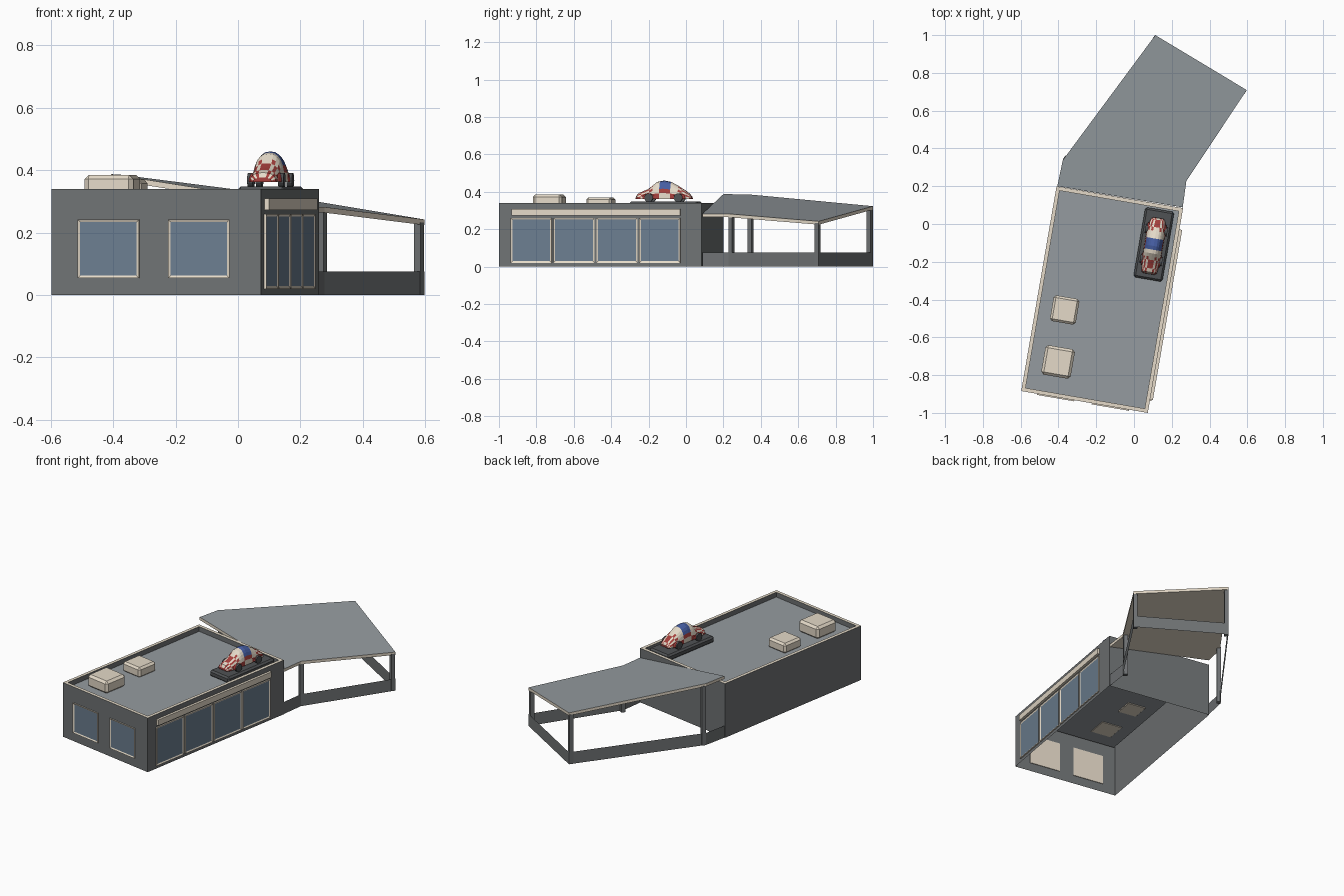
import bpy, bmesh, math
from mathutils import Matrix, Vector

if "Cube" in bpy.data.objects:
    bpy.data.objects.remove(bpy.data.objects["Cube"])


def mat(name, r, g, b):
    m = bpy.data.materials.new(name)
    m.diffuse_color = (r, g, b, 1)
    m.use_nodes = True
    m.node_tree.nodes["Principled BSDF"].inputs["Base Color"].default_value = m.diffuse_color
    return m


WALL = mat("wall_grey", .16, .17, .175)
ROOF = mat("roof_grey", .30, .33, .35)
CREAM = mat("cream", .78, .70, .58)
GLASS = mat("glass_blue", .15, .21, .28)
DARK = mat("dark_grey", .08, .085, .09)
RED = mat("red", .38, .05, .045)
BLUE = mat("blue", .06, .11, .36)

# Building frame: origin at the front right corner, turned clockwise
M = Matrix.Translation((.073, -1, 0)) @ Matrix.Rotation(-math.asin(.17), 4, 'Z')
W, L, H, DECK = .68, 1.1, .34, .31


def finish(name, bm, mats, matrix=M, normals=True):
    if normals:
        bmesh.ops.recalc_face_normals(bm, faces=bm.faces[:])
    me = bpy.data.meshes.new(name)
    bm.to_mesh(me)
    bm.free()
    for m in mats:
        me.materials.append(m)
    ob = bpy.data.objects.new(name, me)
    ob.matrix_world = matrix
    bpy.context.collection.objects.link(ob)
    return ob


def box_bm(c, s):
    bm = bmesh.new()
    bmesh.ops.create_cube(bm, size=1, matrix=Matrix.Translation(c) @ Matrix.Diagonal((*s, 1)))
    return bm


def box(name, c, s, m, bevel=0):
    bm = box_bm(c, s)
    if bevel:
        bmesh.ops.bevel(bm, geom=bm.edges[:], offset=bevel, segments=1, affect='EDGES')
    return finish(name, bm, [m])


def window(name, c, s, out):
    bm = box_bm(c, s)
    bm.normal_update()
    f = max(bm.faces, key=lambda f: f.normal.dot(Vector(out)))
    bmesh.ops.inset_individual(bm, faces=[f], thickness=.012, depth=-.004)
    f.material_index = 1
    finish(name, bm, [CREAM, GLASS])


# Building shell: open underneath, cream parapet cap, sunken roof deck
bm = bmesh.new()
loops = []
for inset, z in ((0, 0), (0, H), (.02, H), (.02, DECK)):
    a, b, c, d = -W + inset, -inset, inset, L - inset
    loops.append([bm.verts.new((x, y, z)) for x, y in ((a, c), (b, c), (b, d), (a, d))])
for k, mi in enumerate((0, 1, 0)):
    for i in range(4):
        j = (i + 1) % 4
        bm.faces.new((loops[k][i], loops[k][j], loops[k + 1][j], loops[k + 1][i])).material_index = mi
bm.faces.new(loops[3]).material_index = 2
finish("building_shell", bm, [WALL, CREAM, ROOF])

# Windows and the sign board over the long side
for i in range(4):
    window(f"side_window_{i}", (.002, .176 + .2325 * i, .14), (.012, .222, .24), (1, 0, 0))
for i, x in enumerate((-.495, -.201)):
    window(f"front_window_{i}", (x, -.001, .148), (.2, .01, .188), (0, -1, 0))
box("sign_board", (.006, .528, .291), (.018, .915, .036), CREAM)

# Roof units and the display plinth
box("roof_unit_large", (-.514, .185, .346), (.158, .158, .078), CREAM, .014)
box("roof_unit_small", (-.526, .462, .338), (.138, .138, .064), CREAM, .012)
box("car_plinth", (-.12, .884, .327), (.155, .375, .04), DARK, .01)

# Canopy: sloping slab on an angled plan
PLAN = [(-.406, .2), (-.377, .338), (.113, 1.0), (.597, .709), (.277, .227), (.258, .088)]


def slope(x, y):
    return .387 - .155 * (x + .405) + .02 * (y - .2)


I = Matrix.Identity(4)
bm = bmesh.new()
top = [bm.verts.new((x, y, slope(x, y))) for x, y in PLAN]
bot = [bm.verts.new((x, y, slope(x, y) - .018)) for x, y in PLAN]
bm.faces.new(top).material_index = 1
bm.faces.new(bot)
for i in range(6):
    j = (i + 1) % 6
    bm.faces.new((top[i], top[j], bot[j], bot[i]))
finish("canopy_roof", bm, [CREAM, ROOF], I)

# Low wall around the terrace, open in the middle
bm = bmesh.new()
cols = []
for x, y in PLAN:
    cols.append([bm.verts.new((x, y, z)) for z in (0, .075)])
for a, b in zip(cols, cols[1:]):
    bm.faces.new((a[0], b[0], b[1], a[1]))
finish("terrace_wall", bm, [WALL], I)

# Canopy posts stand on the wall corners, just inside the edge
mid = Vector((.12, .56))
for i, p in enumerate(PLAN[1:5]):
    q = Vector(p)
    q += (mid - q).normalized() * .018
    h = slope(*q) - .012
    bm = box_bm((0, 0, h / 2), (.024, .024, h))
    finish(f"canopy_post_{i}", bm, [WALL],
           Matrix.Translation((q.x, q.y, 0)) @ Matrix.Rotation(-.55, 4, 'Z'))

# Rounded car body lofted along its length: position, half width, height
CAR = M @ Matrix.Translation((-.12, .876, .362))
keys = [(-.15, .030, .014), (-.14, .042, .030), (-.10, .046, .047), (-.075, .047, .06),
        (-.04, .049, .09), (0, .05, .098), (.04, .05, .09), (.08, .048, .068),
        (.12, .044, .042), (.14, .038, .026), (.15, .028, .012)]
secs = []
for (a, b) in zip(keys, keys[1:]):
    secs += [a, tuple((p + q) / 2 for p, q in zip(a, b))]
secs.append(keys[-1])
N = 12
bm = bmesh.new()
rings = []
for t, w, h in secs:
    ring = []
    for j in range(N + 1):
        c, s = math.cos(math.pi * j / N), math.sin(math.pi * j / N)
        ring.append(bm.verts.new((math.copysign(abs(c) ** .8, c) * w, t, abs(s) ** .85 * h)))
    rings.append(ring)
for i in range(len(rings) - 1):
    t = (secs[i][0] + secs[i + 1][0]) / 2
    for j in range(N):
        f = bm.faces.new((rings[i][j], rings[i][j + 1], rings[i + 1][j + 1], rings[i + 1][j]))
        high = 2 <= j < N - 2
        if high and -.025 < t < .05:
            f.material_index = 2
        elif high and -.055 < t < .08:
            f.material_index = 1
        else:
            f.material_index = (min(j, N - 1 - j) + i // 3) % 2
    bm.faces.new((rings[i][0], rings[i + 1][0], rings[i + 1][N], rings[i][N]))
bm.faces.new(rings[0])
bm.faces.new(rings[-1])
finish("car_body", bm, [RED, CREAM, BLUE], CAR)

# Fenders and wheels
for y in (-.075, .085):
    for sx in (-1, 1):
        bm = bmesh.new()
        bmesh.ops.create_uvsphere(bm, u_segments=12, v_segments=8, radius=1,
                                  matrix=Matrix.Translation((sx * .038, y, .004)) @ Matrix.Diagonal((.019, .04, .027, 1)))
        bmesh.ops.bisect_plane(bm, geom=bm.verts[:] + bm.edges[:] + bm.faces[:], dist=1e-5,
                               plane_co=(0, 0, 0), plane_no=(0, 0, -1), clear_outer=True)
        finish("car_fender", bm, [RED], CAR)
        bm = bmesh.new()
        bmesh.ops.create_cone(bm, cap_ends=True, segments=14, radius1=.023, radius2=.023, depth=.018,
                              matrix=Matrix.Translation((sx * .05, y, .006)) @ Matrix.Rotation(math.pi / 2, 4, 'Y'))
        finish("car_wheel", bm, [DARK], CAR)
